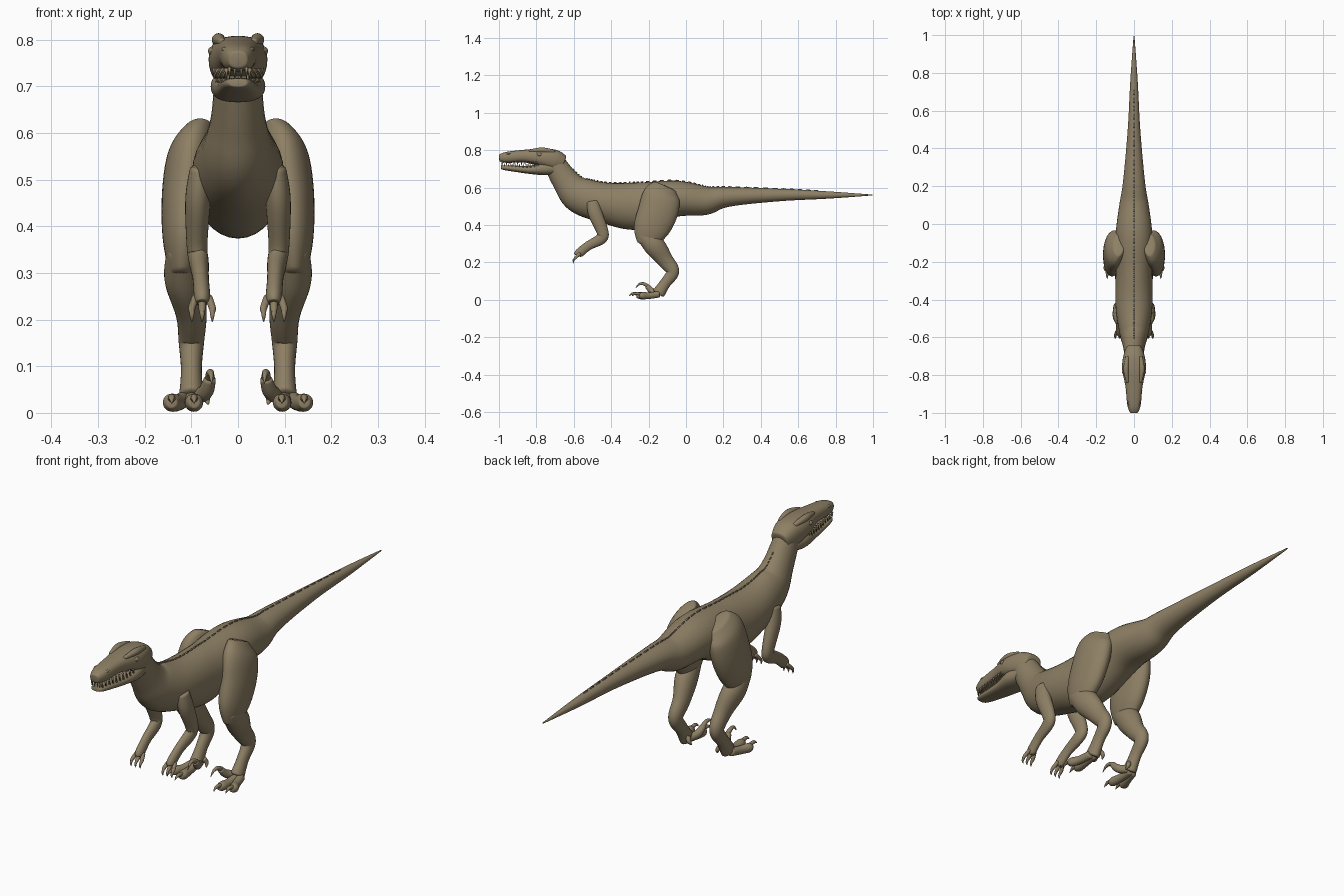
import bpy, math
from mathutils import Vector

cube = bpy.data.objects.get("Cube")
if cube:
    bpy.data.objects.remove(cube, do_unlink=True)

hide = bpy.data.materials.new("olive brown hide")
hide.use_nodes = True
hide.diffuse_color = (0.27, 0.215, 0.13, 1)
shader = next(node for node in hide.node_tree.nodes if node.type == 'BSDF_PRINCIPLED')
shader.inputs["Base Color"].default_value = hide.diffuse_color
shader.inputs["Roughness"].default_value = 0.8

SIDEWAYS = Vector((1, 0, 0))


def refine(points, steps):
    """Pass a smooth spline through points of any dimension."""
    points = [Vector(point) for point in points]
    padded = [points[0], *points, points[-1]]
    result = []
    for before, start, end, after in zip(padded, padded[1:], padded[2:], padded[3:]):
        leave, arrive = (end - before) / 2, (after - start) / 2
        for step in range(steps):
            t = step / steps
            ease = t * t * (3 - 2 * t)
            result.append(start.lerp(end, ease)
                          + leave * (t * (1 - t) ** 2) - arrive * (t * t * (1 - t)))
    return result + [points[-1]]


def cross_sections(points, steps):
    """Turn (x, y, z, width, depth) points into (centre, side, up) ellipses."""
    path = refine(points, steps)
    sections = []
    for index, point in enumerate(path):
        ahead = path[min(index + 1, len(path) - 1)]
        behind = path[max(index - 1, 0)]
        up = SIDEWAYS.cross((ahead - behind).xyz).normalized()
        sections.append((point.xyz, SIDEWAYS * point[3], up * point[4]))
    return sections


def skin(name, sections, sides=16, power=1.0, mirror=False, rounded=True):
    """Cover the cross-sections with a smooth closed surface."""
    def squared(value):
        return math.copysign(abs(value) ** power, value)

    angles = [math.tau * side / sides for side in range(sides)]
    verts = [centre + across * squared(math.cos(angle)) + up * squared(math.sin(angle))
             for centre, across, up in sections for angle in angles]
    faces = []
    for row in range(0, len(verts) - sides, sides):
        for side in range(sides):
            following = (side + 1) % sides
            faces.append((row + side, row + sides + side,
                          row + sides + following, row + following))
    faces.append(tuple(range(sides)))
    faces.append(tuple(reversed(range(len(verts) - sides, len(verts)))))

    mesh = bpy.data.meshes.new(name)
    mesh.from_pydata(verts, [], faces)
    mesh.materials.append(hide)
    mesh.polygons.foreach_set("use_smooth", [True] * len(faces))
    part = bpy.data.objects.new(name, mesh)
    bpy.context.collection.objects.link(part)
    if mirror:
        part.modifiers.new("mirror", 'MIRROR').use_mirror_merge = False
    if rounded:
        part.modifiers.new("rounding", 'SUBSURF').levels = 1


def trunk(name, profile, power=1.0):
    """Central part from (y, z, half width, half height) points."""
    sections = cross_sections([(0, *point) for point in profile], 6)
    skin(name, sections, power=power)
    return sections


def limb(name, points, depth=1.0, sides=14):
    """Mirrored limb from (x, y, z, radius); depth stretches it front to back."""
    sections = cross_sections([(*point, point[-1] * depth) for point in points], 5)
    skin(name, sections, sides, mirror=True)


def spike(name, base, tip, radius):
    """Mirrored straight cone for a tooth."""
    sections = cross_sections([(*base, radius, radius), (*tip, radius / 5, radius / 5)], 1)
    skin(name, sections, sides=6, mirror=True, rounded=False)


# Neck, torso and tail
spine = trunk("body_and_tail", [
    (-.71, .74, .05, .06), (-.64, .63, .06, .075), (-.57, .56, .08, .1),
    (-.44, .52, .1, .11), (-.26, .5, .1, .13), (-.06, .54, .1, .1),
    (.1, .53, .08, .08), (.22, .55, .06, .055), (.5, .56, .034, .034),
    (.76, .56, .02, .02), (1, .56, .002, .002)])

# Small scutes along the back, one in each gap between body sections
for front, back in zip(spine[4:-8], spine[5:]):
    start, end = front[0] + front[2], back[0] + back[2]
    lift = front[2].normalized() * .004
    scute = [(start.lerp(end, place), SIDEWAYS * .003, lift * size)
             for place, size in ((.2, .5), (.5, 1), (.8, .5))]
    skin("back_scute", scute, sides=6, rounded=False)

# Skull and lower jaw with an open mouth between
trunk("skull", [
    (-1, .757, .02, .018), (-.96, .761, .036, .03), (-.86, .768, .046, .035),
    (-.77, .76, .064, .05), (-.7, .745, .058, .057), (-.65, .73, .04, .04)], power=.8)
trunk("lower_jaw", [
    (-.99, .708, .02, .009), (-.96, .705, .033, .014), (-.84, .695, .048, .022),
    (-.76, .7, .06, .035), (-.69, .7, .045, .03)], power=.8)

# Brow ridges, eyes and nostrils
limb("brow_ridge", [(.034, -.84, .795, .007), (.042, -.77, .8, .015), (.035, -.7, .79, .01)])
limb("eye", [(.05, -.8, .776, .004), (.055, -.785, .776, .01), (.055, -.77, .776, .004)])
limb("nostril", [(.024, -.97, .775, .003), (.03, -.95, .78, .005), (.03, -.93, .78, .003)])

# Teeth along both jaws
TEETH = 10
for number in range(TEETH):
    share = number / (TEETH - 1)
    x, y = .025 + .025 * share, -.98 + .18 * share
    spike("upper_tooth", (x, y, .74), (x, y, .717), .005)
    spike("lower_tooth", (x - .004, y + .01, .708), (x - .004, y + .01, .728), .005)
for x in (.007, .018):
    spike("front_tooth", (x, -.985, .742), (x, -.985, .716), .004)

# Hind legs
limb("thigh", [
    (.08, -.11, .61, .03), (.1, -.13, .56, .05), (.11, -.15, .47, .054),
    (.115, -.19, .37, .047), (.12, -.21, .29, .025)], depth=2, sides=20)
limb("shin_and_ankle", [
    (.12, -.24, .36, .03), (.115, -.17, .29, .045), (.1, -.11, .21, .034),
    (.1, -.07, .15, .028), (.1, -.11, .09, .023), (.1, -.15, .03, .028)], depth=1.3)

# Two walking toes on each foot, each ending in a claw
for name, root, tip, reach in (("outer_toe", .115, .142, -.25), ("middle_toe", .1, .094, -.265)):
    middle = (root + tip) / 2
    limb(name, [(root, -.14, .03, .018), (middle, (reach - .14) / 2, .022, .018),
                (tip, reach + .02, .022, .02), (tip, reach, .022, .012)])
    limb(name + "_claw", [(tip, reach + .01, .03, .009), (tip, reach - .02, .033, .007),
                          (tip, reach - .04, .02, .001)])

# Raised sickle toe and small rear toe
limb("sickle_toe", [(.09, -.14, .035, .017), (.07, -.18, .045, .018), (.06, -.21, .075, .013)])
limb("sickle_claw", [(.06, -.2, .07, .011), (.06, -.225, .085, .009),
                     (.058, -.25, .083, .006), (.056, -.27, .062, .001)])
limb("rear_toe", [(.08, -.13, .055, .012), (.07, -.12, .035, .01), (.064, -.13, .018, .002)])

# Arms
limb("arm", [
    (.08, -.5, .53, .023), (.086, -.485, .46, .028), (.088, -.445, .36, .023),
    (.084, -.455, .325, .022), (.08, -.52, .29, .018), (.077, -.57, .25, .018),
    (.077, -.58, .235, .014)], depth=1.4)

# Three clawed fingers on each hand
for spread in (-1, 0, 1):
    root, tip = .077 + .013 * spread, .077 + .022 * spread
    limb("finger", [(root, -.565, .25, .009), (tip, -.59, .225, .008), (tip, -.6, .215, .005)])
    limb("finger_claw", [(tip, -.59, .225, .006), (tip, -.602, .21, .005),
                         (tip, -.6, .195, .001)])
